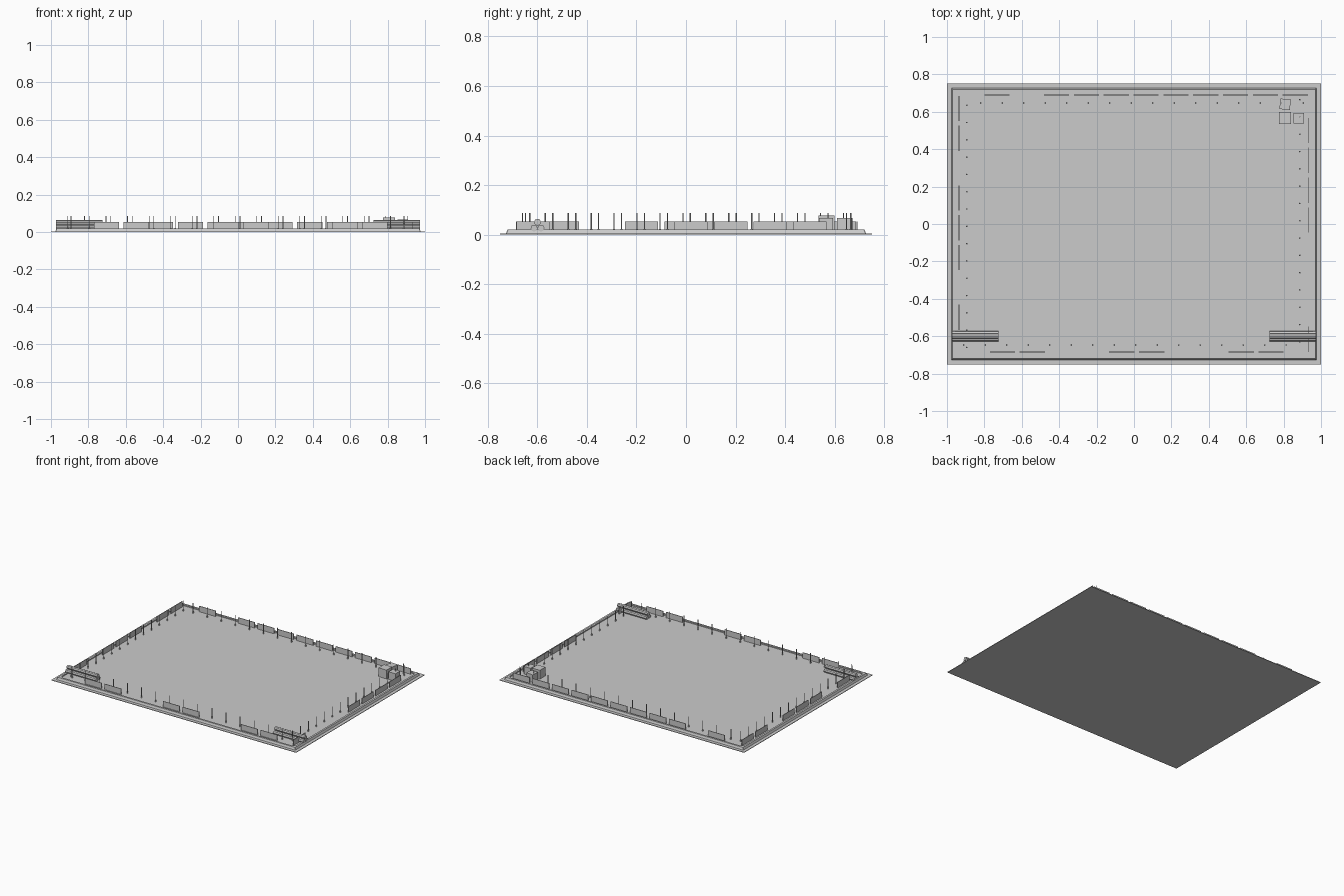
import bpy, bmesh, math
from mathutils import Matrix, Vector

if "Cube" in bpy.data.objects:
    bpy.data.objects.remove(bpy.data.objects["Cube"])

FLOOR = 0.012   # height of the yard surface

grey = bpy.data.materials.new("plain_grey")
grey.diffuse_color = (0.6, 0.6, 0.6, 1)
grey.use_nodes = True
grey.node_tree.nodes["Principled BSDF"].inputs["Base Color"].default_value = grey.diffuse_color


def finish(name, bm):
    mesh = bpy.data.meshes.new(name)
    bmesh.ops.recalc_face_normals(bm, faces=bm.faces)
    bm.to_mesh(mesh)
    bm.free()
    mesh.materials.append(grey)
    ob = bpy.data.objects.new(name, mesh)
    bpy.context.collection.objects.link(ob)
    return ob


def add_box(bm, x, y, z, sx, sy, sz, turn=0):
    """Box centred on x, y and standing on z."""
    m = (Matrix.Translation((x, y, z + sz / 2)) @ Matrix.Rotation(turn, 4, 'Z')
         @ Matrix.Diagonal((sx, sy, sz, 1)))
    bmesh.ops.create_cube(bm, size=1, matrix=m)


def add_rod(bm, centre, r, length, sides, axis='Z'):
    m = Matrix.Translation(centre)
    if axis == 'X':
        m = m @ Matrix.Rotation(math.pi / 2, 4, 'Y')
    bmesh.ops.create_cone(bm, cap_ends=True, segments=sides, radius1=r, radius2=r,
                          depth=length, matrix=m)


# Ground plate and yard surface
bm = bmesh.new()
add_box(bm, 0, 0, 0, 2, 1.5, 0.004)
finish("ground_plate", bm)
bm = bmesh.new()
add_box(bm, 0, 0, 0.002, 1.93, 1.43, FLOOR - 0.002)
finish("yard_floor", bm)


# Raised kerb: a closed ring with chamfered corners inside
def loop(bm, hx, hy, c, z):
    pts = []
    for sx, sy in ((1, 1), (-1, 1), (-1, -1), (1, -1)):
        a, b = (sx * hx, sy * (hy - c)), (sx * (hx - c), sy * hy)
        pts += [a, b] if sx * sy > 0 else [b, a]
    return [bm.verts.new((x, y, z)) for x, y in pts]


bm = bmesh.new()
rings = [loop(bm, 0.977, 0.727, 0.002, 0.002), loop(bm, 0.970, 0.720, 0.002, 0.02),
         loop(bm, 0.956, 0.706, 0.015, 0.02), loop(bm, 0.956, 0.706, 0.015, 0.002)]
for i in range(4):
    a, b = rings[i], rings[(i + 1) % 4]
    for j in range(8):
        k = (j + 1) % 8
        bm.faces.new((a[j], a[k], b[k], b[j]))
finish("kerb", bm)

# Fence panels: gaps in each row are missing slots
LEN, THICK, TALL, STEP = 0.135, 0.004, 0.042, 0.1595
rows = {
    "back_fence": ('x', 0.69, -0.733, STEP, (0, 2, 3, 4, 5, 6, 7, 8, 9, 10)),
    "front_fence": ('x', -0.684, -0.703, STEP, (0, 1, 4, 5, 8, 9)),
    "left_fence": ('y', -0.936, 0.618, -STEP, (0, 1, 3, 4, 5, 7)),
    "right_fence": ('y', 0.932, 0.5, -STEP, (0, 1, 2, 3, 7)),
}
for name, (axis, side, start, step, slots) in rows.items():
    bm = bmesh.new()
    for k in slots:
        p = start + step * k
        if axis == 'x':
            add_box(bm, p, side, FLOOR, LEN, THICK, TALL)
        else:
            add_box(bm, side, p, FLOOR, THICK, LEN, TALL)
    finish(name, bm)

# Thin posts with a thicker lower half, inside the fence
posts = {
    "back_posts": ('x', 0.647, -0.82, 0.115, 16),
    "front_posts": ('x', -0.647, -0.91, 0.115, 16),
    "left_posts": ('y', -0.893, -0.66, 0.0925, 15),
    "right_posts": ('y', 0.887, -0.63, 0.0925, 15),
}
for name, (axis, side, start, step, count) in posts.items():
    bm = bmesh.new()
    for k in range(count):
        p = start + step * k
        x, y = (p, side) if axis == 'x' else (side, p)
        add_rod(bm, Vector((x, y, (FLOOR + 0.087) / 2)), 0.0025, 0.087 - FLOOR, 6)
        add_rod(bm, Vector((x, y, FLOOR + 0.005)), 0.0045, 0.01, 6)
    finish(name, bm)

# Pipe stacks in the front corners
R = 0.014
for name, x in (("left_pipe_stack", -0.849), ("right_pipe_stack", 0.849)):
    bm = bmesh.new()
    for dy, dz in ((-R, R), (R, R), (0, R + R * math.sqrt(3))):
        add_rod(bm, Vector((x, -0.599 + dy, FLOOR + dz)), R, 0.248, 8, 'X')
    finish(name, bm)

# Crates in the back right corner
for i, (x, y, s, turn) in enumerate(((0.807, 0.567, 0.065, 0), (0.882, 0.565, 0.056, 0),
                                     (0.808, 0.640, 0.056, math.radians(-6)))):
    bm = bmesh.new()
    add_box(bm, x, y, FLOOR, s, s, s, turn)
    finish("crate_%d" % (i + 1), bm)
